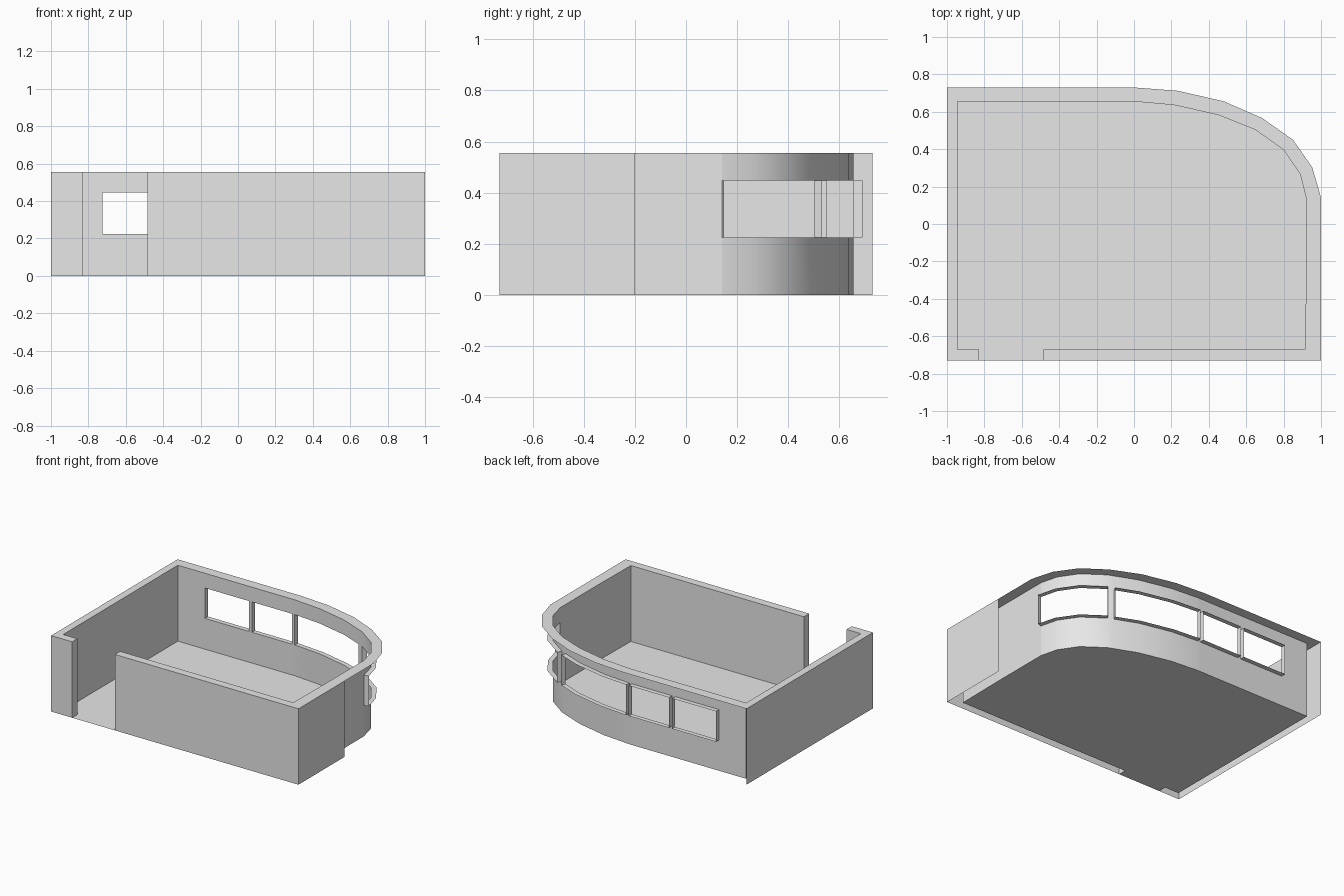
import bpy, bmesh, math
from mathutils import Vector

cube = bpy.data.objects.get("Cube")
if cube:
    bpy.data.objects.remove(cube, do_unlink=True)

grey = bpy.data.materials.new("light grey")
grey.use_nodes = True
grey.diffuse_color = (0.8, 0.8, 0.8, 1)
grey.node_tree.nodes["Principled BSDF"].inputs["Base Color"].default_value = (0.8, 0.8, 0.8, 1)

TOP, SILL, HEAD = 0.555, 0.225, 0.447
REVEAL = 0.035


def build(name, faces, smooth=False):
    """Make an object from a list of faces given as point lists."""
    bm = bmesh.new()
    for pts in faces:
        bm.faces.new([bm.verts.new(p) for p in pts])
    bmesh.ops.remove_doubles(bm, verts=bm.verts, dist=0.0005)
    bmesh.ops.recalc_face_normals(bm, faces=bm.faces)
    mesh = bpy.data.meshes.new(name)
    bm.to_mesh(mesh)
    bm.free()
    mesh.materials.append(grey)
    ob = bpy.data.objects.new(name, mesh)
    bpy.context.collection.objects.link(ob)
    if smooth:
        bpy.ops.object.select_all(action='DESELECT')
        ob.select_set(True)
        bpy.context.view_layer.objects.active = ob
        bpy.ops.object.shade_smooth_by_angle(angle=math.radians(30))
    return ob


def panel(a, b, low, high):
    """Upright quad between two plan points."""
    return [(*a, low), (*b, low), (*b, high), (*a, high)]


def strip(path, low=0, high=TOP):
    return [panel(a, b, low, high) for a, b in zip(path, path[1:])]


# Plan outlines, running from the door round the room and back to the door
outer_curve = [(0, .73), (.235, .712), (.48, .656), (.684, .567),
               (.85, .45), (.953, .303), (1, .14)]
inner_curve = [(0, .655), (.214, .636), (.45, .583), (.65, .503),
               (.80, .396), (.888, .267), (.92, .14)]
door_l, door_r = -.83, -.485
outer = ([(door_l, -.73), (-1, -.73), (-1, .73)] + outer_curve +
         [(1, -.2), (1, -.73), (door_r, -.73)])
inner = ([(door_l, -.67), (-.945, -.67), (-.945, .655)] + inner_curve +
         [(.92, -.3), (.915, -.67), (door_r, -.67)])

# Floor, running out through the doorway
build("floor", [[(x, y, 0) for x, y in [outer[0]] + inner + [outer[-1]]]])

# Flat rim covering the wall thickness
build("wall_rim", [[(*outer[i], TOP), (*outer[i + 1], TOP),
                    (*inner[i + 1], TOP), (*inner[i], TOP)]
                   for i in range(len(outer) - 1)])

# Outer skins with door jambs; the curved side has no outer skin
build("left_door_wall", strip([inner[0]] + outer[:3]))
build("front_outer_wall", strip(outer[-3:] + [inner[-1]]))

# Plain inner walls
build("side_inner_wall", strip(inner[:3]))
build("front_inner_wall", strip(inner[-4:]))

# Windowed wall: plan points with the window that starts at each one
win_path = [((-.945, .655), 0), ((-.725, .655), 1), ((-.37, .655), 0),
            ((-.345, .655), 2), ((-.02, .655), 0)]
win_path += [(p, 3) for p in inner_curve[:3]]
win_path += [((.61, .519), 0)]
win_path += [(p, 4) for p in inner_curve[3:]]
points = [p for p, w in win_path]


def pushed(i):
    """Plan point moved outward by the reveal depth."""
    a = Vector(points[max(i - 1, 0)])
    b = Vector(points[min(i + 1, len(points) - 1)])
    d = (b - a).normalized()
    return (points[i][0] - d.y * REVEAL, points[i][1] + d.x * REVEAL)


wall, reveals = [], []
for i in range(len(points) - 1):
    a, b, win = points[i], points[i + 1], win_path[i][1]
    wall += [panel(a, b, 0, SILL), panel(a, b, HEAD, TOP)]
    if not win:
        wall.append(panel(a, b, SILL, HEAD))
        continue
    pa, pb = pushed(i), pushed(i + 1)
    # Sill and head
    for z in (SILL, HEAD):
        reveals.append([(*a, z), (*b, z), (*pb, z), (*pa, z)])
    # Jambs at both ends of each window
    if win_path[i - 1][1] != win:
        reveals.append(panel(a, pa, SILL, HEAD))
    if i + 2 == len(points) or win_path[i + 1][1] != win:
        reveals.append(panel(b, pb, SILL, HEAD))
build("window_wall", wall, smooth=True)
build("window_reveals", reveals, smooth=True)
